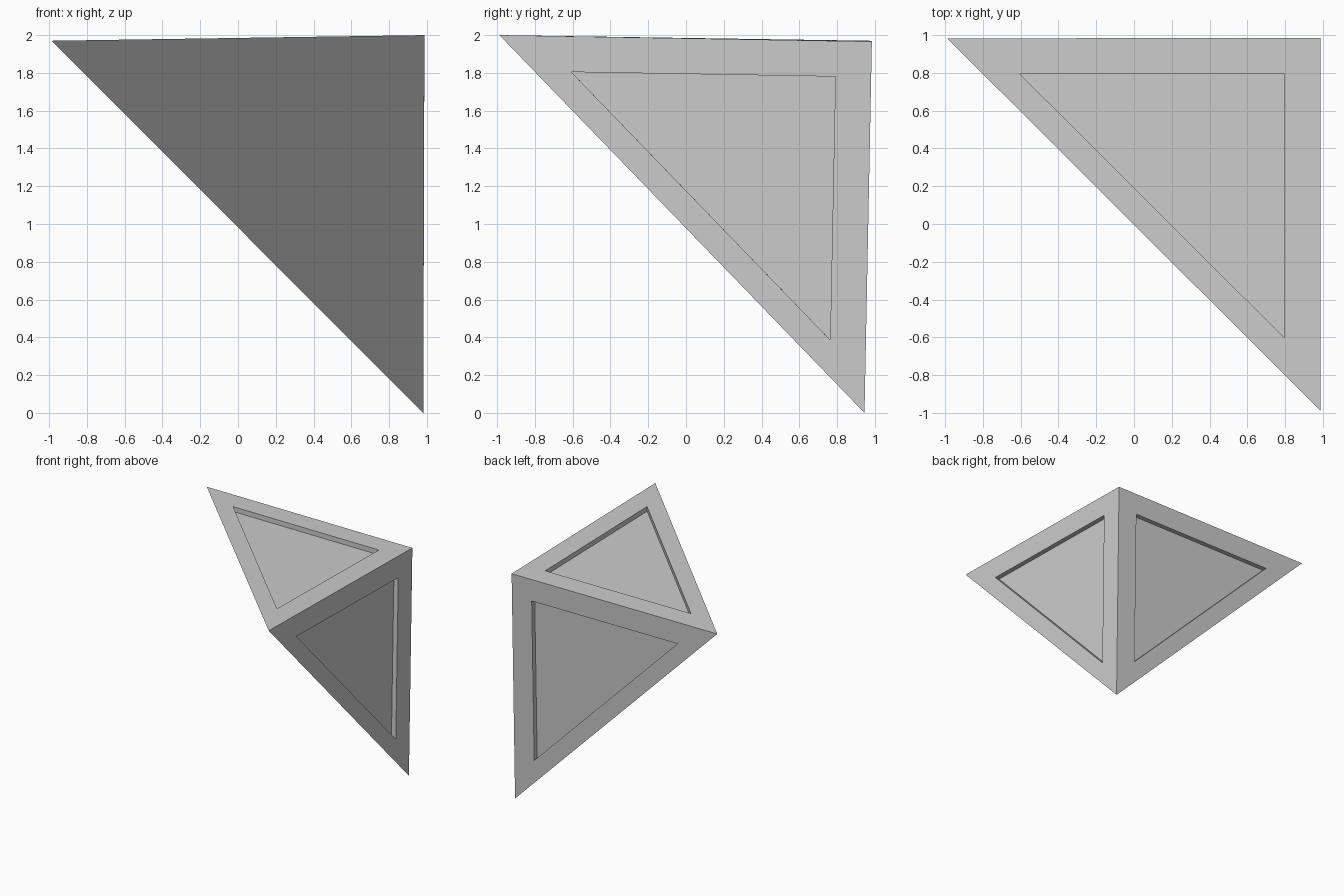
import bpy, bmesh
from mathutils import Vector

if "Cube" in bpy.data.objects:
    bpy.data.objects.remove(bpy.data.objects["Cube"])

INSET = 0.709   # panel size relative to its face
DEPTH = 0.042   # recess depth

# Corner tetrahedron: three near-square faces meeting at "corner", one plain slanted face
left = Vector((-0.988, 0.982, 1.97))
front = Vector((0.987, -0.988, 2.0))
bottom = Vector((0.981, 0.945, 0.0))
corner = Vector((0.987, 0.984, 1.966))

bm = bmesh.new()
v_left, v_front, v_bottom, v_corner = [bm.verts.new(p) for p in (left, front, bottom, corner)]
bm.faces.new((v_left, v_bottom, v_front))
panels = [bm.faces.new(f) for f in ((v_corner, v_left, v_front),
                                    (v_corner, v_front, v_bottom),
                                    (v_corner, v_bottom, v_left))]
bmesh.ops.recalc_face_normals(bm, faces=bm.faces[:])


def extrude(face):
    return bmesh.ops.extrude_discrete_faces(bm, faces=[face])["faces"][0]


# Recessed triangular panel on each of the three outer faces
for face in panels:
    normal = face.normal.copy()
    centre = face.calc_center_median().lerp(corner, 0.01)
    face = extrude(face)
    for v in face.verts:
        v.co = centre + (v.co - centre) * INSET
    face = extrude(face)
    for v in face.verts:
        v.co -= normal * DEPTH

mesh = bpy.data.meshes.new("corner_block")
bm.to_mesh(mesh)
bm.free()
block = bpy.data.objects.new("corner_block", mesh)
bpy.context.collection.objects.link(block)
